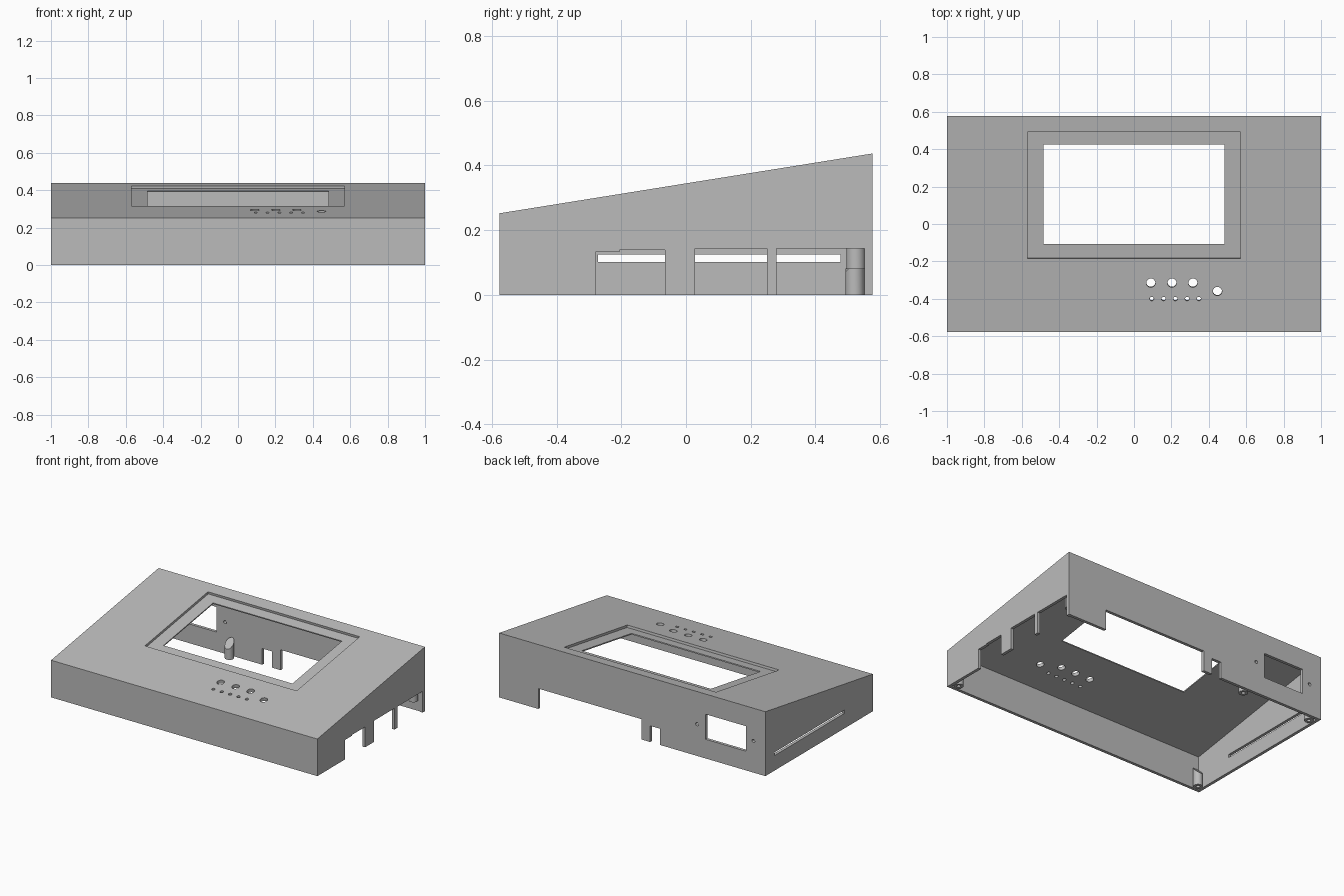
import bpy, bmesh, math
from mathutils import Matrix, Vector

cube = bpy.data.objects.get("Cube")
if cube:
    bpy.data.objects.remove(cube, do_unlink=True)

# Overall sizes of the sloped enclosure
HALF_Y, FRONT_Z, BACK_Z = 0.577, 0.252, 0.437
WALL, LID = 0.02, 0.024
SLOPE = (BACK_Z - FRONT_Z) / (2 * HALF_Y)
TILT = math.atan(SLOPE)

grey = bpy.data.materials.new("plain_grey")
grey.use_nodes = True
GREY = (0.5, 0.5, 0.5, 1)
grey.diffuse_color = GREY
grey.node_tree.nodes["Principled BSDF"].inputs["Base Color"].default_value = GREY


def roof(y):
    return FRONT_Z + SLOPE * (y + HALF_Y)


def new_object(name, bm):
    bmesh.ops.recalc_face_normals(bm, faces=bm.faces)
    mesh = bpy.data.meshes.new(name)
    bm.to_mesh(mesh)
    bm.free()
    obj = bpy.data.objects.new(name, mesh)
    bpy.context.collection.objects.link(obj)
    mesh.materials.append(grey)
    return obj


def wedge(name, half_x, half_y, drop, base):
    """Prism with a sloped top, extruded along x."""
    bm = bmesh.new()
    outline = [(-half_y, base), (half_y, base),
               (half_y, roof(half_y) - drop), (-half_y, roof(-half_y) - drop)]
    face = bm.faces.new([bm.verts.new((-half_x, y, z)) for y, z in outline])
    ext = bmesh.ops.extrude_face_region(bm, geom=[face])
    verts = [v for v in ext["geom"] if isinstance(v, bmesh.types.BMVert)]
    bmesh.ops.translate(bm, verts=verts, vec=(2 * half_x, 0, 0))
    return new_object(name, bm)


def box(x0, x1, y0, y1, z0, z1):
    bm = bmesh.new()
    mid = Vector((x0 + x1, y0 + y1, z0 + z1)) / 2
    size = Matrix.Diagonal((x1 - x0, y1 - y0, z1 - z0, 1))
    bmesh.ops.create_cube(bm, size=1, matrix=Matrix.Translation(mid) @ size)
    return new_object("cutter", bm)


def rod(x, y, z, radius, depth, angle=0, sides=32):
    bm = bmesh.new()
    place = Matrix.Translation((x, y, z)) @ Matrix.Rotation(angle, 4, "X")
    bmesh.ops.create_cone(bm, cap_ends=True, segments=sides, radius1=radius,
                          radius2=radius, depth=depth, matrix=place)
    return new_object("cutter", bm)


def lid_box(half_x, y0, y1, depth):
    """Box sunk square to the sloped lid."""
    mid = (y0 + y1) / 2
    half = (y1 - y0) / 2 / math.cos(TILT)
    cutter = box(-half_x, half_x, -half, half, -depth, 0.1)
    cutter.data.transform(Matrix.Translation((0, mid, roof(mid)))
                          @ Matrix.Rotation(TILT, 4, "X"))
    return cutter


def carve(obj, cutters):
    """Subtract the cutters, keep the result and remove them."""
    for cutter in cutters:
        cutter.hide_render = True
        mod = obj.modifiers.new("cut", "BOOLEAN")
        mod.operation, mod.solver, mod.object = "DIFFERENCE", "EXACT", cutter
    graph = bpy.context.evaluated_depsgraph_get()
    mesh = bpy.data.meshes.new_from_object(obj.evaluated_get(graph))
    obj.modifiers.clear()
    obj.data = mesh
    for cutter in cutters:
        bpy.data.objects.remove(cutter, do_unlink=True)


# Hollow shell, open underneath
shell = wedge("enclosure_shell", 1, HALF_Y, 0, 0)
cuts = [wedge("cutter", 1 - WALL, HALF_Y - WALL, LID, -0.1)]

# Display recess and opening
cuts += [lid_box(0.57, -0.185, 0.492, 0.016), lid_box(0.484, -0.11, 0.422, 0.08)]

# Button holes and indicator holes
buttons = [(0.09, -0.315), (0.203, -0.315), (0.315, -0.315), (0.446, -0.36)]
lamps = [(0.095 + 0.063 * i, -0.4) for i in range(5)]
for spots, radius in ((buttons, 0.024), (lamps, 0.011)):
    cuts += [rod(x, y, roof(y), radius, 0.1, TILT) for x, y in spots]

# Connector notches in the left wall
for y0, y1, top in ((-0.28, -0.2, 0.132), (-0.205, -0.065, 0.138),
                    (0.028, 0.25, 0.144), (0.28, 0.552, 0.144)):
    cuts.append(box(0.97, 1.1, y0, y1, -0.1, top))

# Long slot in the right wall
cuts.append(box(-1.1, -0.97, -0.272, 0.478, 0.102, 0.124))

# Back wall notches, socket window and its screw holes
for x0, x1, z0, z1 in ((-0.07, 0.705, -0.1, 0.138), (-0.208, -0.135, -0.1, 0.11),
                       (-0.853, -0.55, 0.13, 0.3)):
    cuts.append(box(x0, x1, 0.54, 0.7, z0, z1))
cuts += [rod(x, 0.57, 0.215, 0.011, 0.1, math.pi / 2) for x in (-0.487, -0.91)]
carve(shell, cuts)


# Screw posts: tubes with tops slanting up to the wall they join
def screw_post(name, x, y, base, top):
    post = rod(x, y, (base + top) / 2, 0.029, top - base)
    post.name = name
    side = math.copysign(1, y)
    for v in post.data.vertices:
        if v.co.z > (base + top) / 2:
            v.co.z += (v.co.y - y) * side
    carve(post, [rod(x, y, base, 0.012, 0.1)])
    post.select_set(True)
    bpy.context.view_layer.objects.active = post
    bpy.ops.object.shade_smooth_by_angle(angle=math.radians(30))
    post.select_set(False)


bpy.ops.object.select_all(action="DESELECT")
for name, x, y, base, top in (("front_left_post", 0.95, -0.527, 0, 0.11),
                              ("front_right_post", -0.95, -0.527, 0, 0.11),
                              ("back_right_post", -0.95, 0.522, 0, 0.11),
                              ("back_middle_post", -0.43, 0.522, 0, 0.1),
                              ("back_left_post", 0.95, 0.525, 0.08, 0.19)):
    screw_post(name, x, y, base, top)
